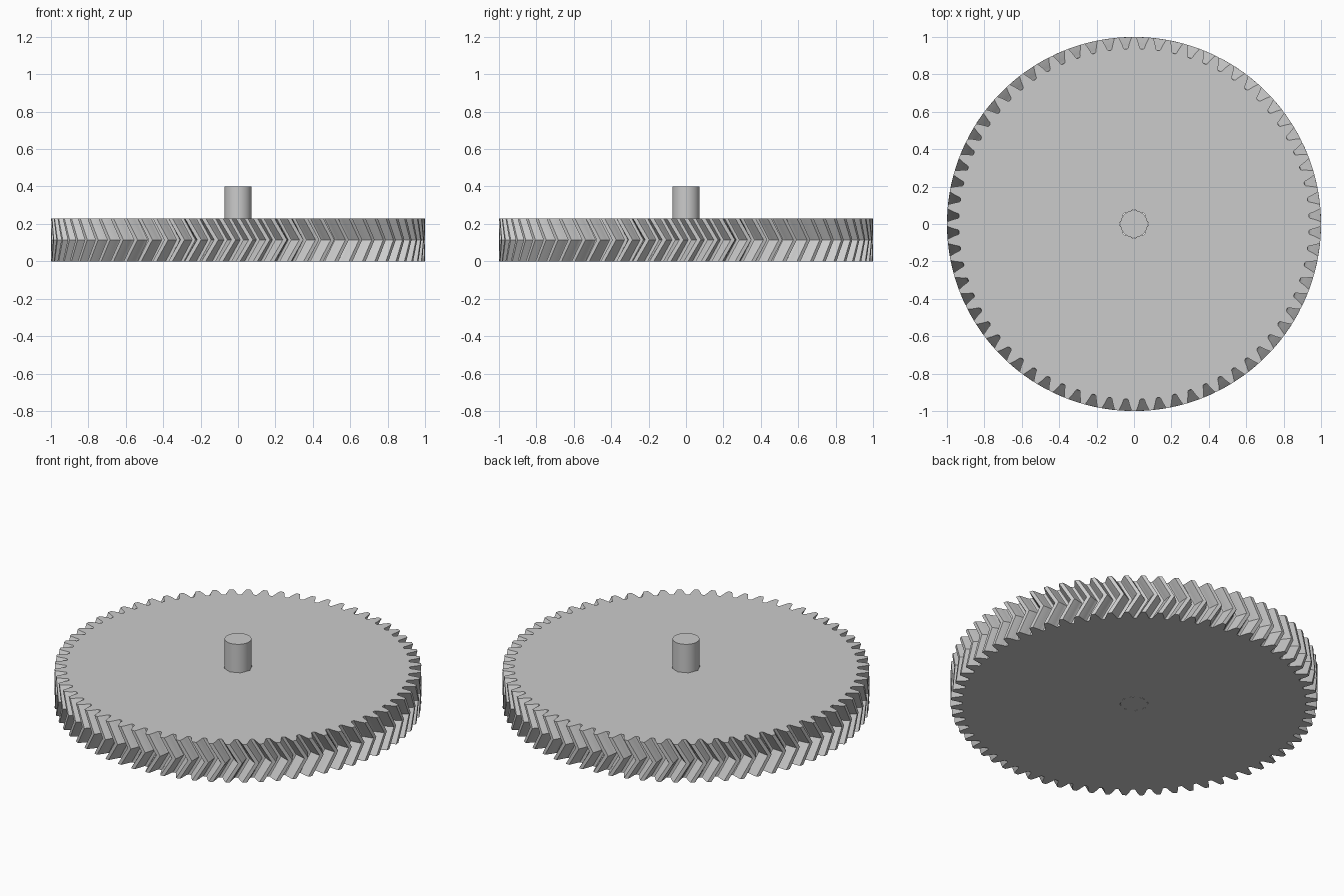
import bpy, bmesh, math

cube = bpy.data.objects.get("Cube")
if cube:
    bpy.data.objects.remove(cube, do_unlink=True)

TEETH = 68
TIP_R = 1.0
MODULE = 2 * TIP_R / (TEETH + 2)
PITCH_R = MODULE * TEETH / 2
ROOT_R = PITCH_R - 1.25 * MODULE
PRESSURE = math.radians(20)
BASE_R = PITCH_R * math.cos(PRESSURE)
HEIGHT = 0.23
TWIST = HEIGHT / 2 * math.tan(math.radians(30)) / PITCH_R
SHAFT_R, SHAFT_TOP, BORE_R = 0.073, 0.40, 0.078

grey = bpy.data.materials.new("light grey")
grey.use_nodes = True
grey.diffuse_color = (0.6, 0.6, 0.6, 1)
grey.node_tree.nodes["Principled BSDF"].inputs["Base Color"].default_value = (0.6, 0.6, 0.6, 1)


def finish(bm, name):
    bmesh.ops.recalc_face_normals(bm, faces=bm.faces[:])
    mesh = bpy.data.meshes.new(name)
    bm.to_mesh(mesh)
    bm.free()
    mesh.materials.append(grey)
    obj = bpy.data.objects.new(name, mesh)
    bpy.context.collection.objects.link(obj)
    bpy.ops.object.select_all(action="DESELECT")
    obj.select_set(True)
    bpy.context.view_layer.objects.active = obj
    bpy.ops.object.shade_smooth_by_angle(angle=math.radians(25))
    return obj


def half_angle(r):
    """Half the angle an involute tooth spans at radius r."""
    inv = lambda a: math.tan(a) - a
    return math.pi / (2 * TEETH) + inv(PRESSURE) - inv(math.acos(BASE_R / r))


def gear_outline():
    """Radius and angle pairs around the whole toothed rim."""
    step = math.tau / TEETH
    flank_start = ROOT_R + 0.25 * MODULE
    radii = [flank_start + (TIP_R - flank_start) * i / 4 for i in range(5)]
    rise = [(r, -half_angle(r)) for r in radii]
    # rounded root between neighbouring teeth
    gap_edge = step / 2 - half_angle(ROOT_R)
    rise.insert(0, (ROOT_R + 0.06 * MODULE, -step / 2 + gap_edge * 0.8))
    rise.insert(0, (ROOT_R, -step / 2 + gap_edge * 0.4))
    tooth = rise + [(r, -a) for r, a in reversed(rise)]
    return [(r, a + i * step) for i in range(TEETH) for r, a in tooth]


def ring(bm, points, z, twist=0):
    verts = [bm.verts.new((r * math.cos(a + twist), r * math.sin(a + twist), z)) for r, a in points]
    edges = [bm.edges.new((v, verts[i - 1])) for i, v in enumerate(verts)]
    return verts, edges


def wall(bm, low, high):
    for i in range(len(low)):
        bm.faces.new((low[i - 1], low[i], high[i], high[i - 1]))


# Herringbone gear wheel with an octagonal bore
bm = bmesh.new()
outline = gear_outline()
octagon = [(BORE_R, i * math.tau / 8) for i in range(8)]
bottom, bottom_edges = ring(bm, outline, 0)
middle, _ = ring(bm, outline, HEIGHT / 2, TWIST)
top, top_edges = ring(bm, outline, HEIGHT)
bore_low, bore_low_edges = ring(bm, octagon, 0)
bore_high, bore_high_edges = ring(bm, octagon, HEIGHT)
wall(bm, bottom, middle)
wall(bm, middle, top)
wall(bm, bore_low, bore_high)
for edges, z in ((bottom_edges + bore_low_edges, -1), (top_edges + bore_high_edges, 1)):
    bmesh.ops.triangle_fill(bm, use_beauty=True, use_dissolve=False, edges=edges, normal=(0, 0, z))
finish(bm, "herringbone_gear")

# Shaft through the bore
bm = bmesh.new()
bmesh.ops.create_cone(bm, cap_ends=True, segments=48, radius1=SHAFT_R, radius2=SHAFT_R, depth=SHAFT_TOP)
bmesh.ops.translate(bm, verts=bm.verts[:], vec=(0, 0, SHAFT_TOP / 2))
finish(bm, "shaft")
